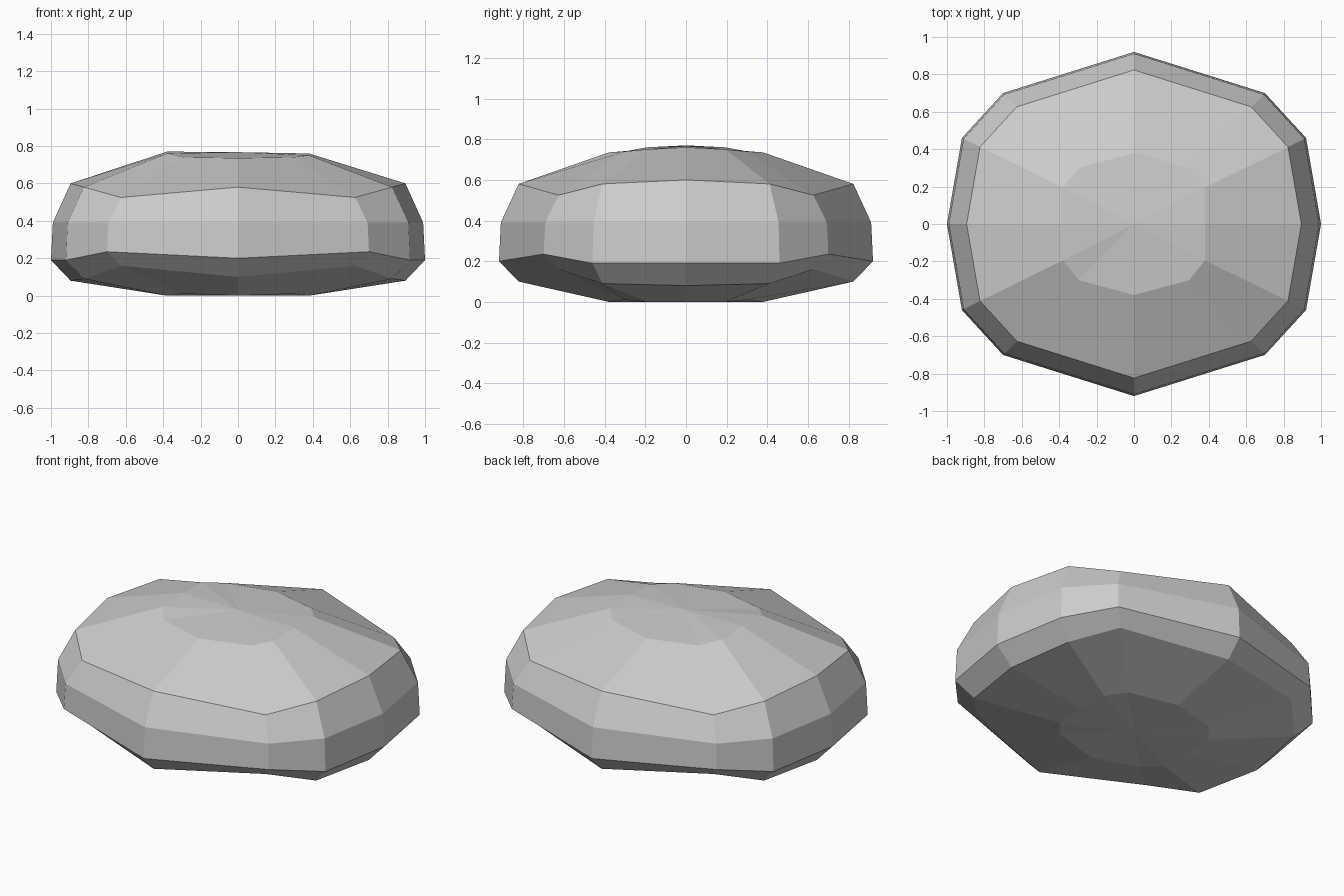
import bpy, bmesh

if "Cube" in bpy.data.objects:
    bpy.data.objects.remove(bpy.data.objects["Cube"])

# Quarter plan outlines: side, shoulder, corner, front
OUTER = [(1.0, 0.0), (0.92, 0.46), (0.70, 0.70), (0.0, 0.92)]
INNER = [(0.38, 0.0), (0.38, 0.195), (0.295, 0.30), (0.0, 0.38)]

# Each ring: plan, scale, heights of the four quarter points
RINGS = [
    (INNER, 1.0, (0.0, 0.0, 0.01, 0.0)),
    (OUTER, 0.895, (0.08, 0.09, 0.16, 0.10)),
    (OUTER, 1.0, (0.19, 0.19, 0.235, 0.20)),
    (OUTER, 0.99, (0.39, 0.39, 0.39, 0.39)),
    (OUTER, 0.895, (0.60, 0.58, 0.525, 0.58)),
    (INNER, 1.0, (0.76, 0.75, 0.74, 0.735)),
]


def full_ring(plan, scale, heights):
    """Mirror a quarter outline into a closed 12-point ring."""
    q = [(x * scale, y * scale, z) for (x, y), z in zip(plan, heights)]
    half = q + [(-x, y, z) for x, y, z in reversed(q[:-1])]
    return half + [(x, -y, z) for x, y, z in reversed(half[1:-1])]


# Faceted stone body
bm = bmesh.new()
rings = [[bm.verts.new(p) for p in full_ring(*r)] for r in RINGS]

# The crown sits slightly higher on the left
for v in rings[-1]:
    if v.co.x < -0.35:
        v.co.z += 0.01

n = len(rings[0])
for low, high in zip(rings, rings[1:]):
    for i in range(n):
        j = (i + 1) % n
        bm.faces.new((low[i], low[j], high[j], high[i]))

# Flat base and crown fans
for ring, z in ((rings[0], 0.0), (rings[-1], 0.767)):
    centre = bm.verts.new((0, 0, z))
    for i in range(n):
        bm.faces.new((ring[i], ring[(i + 1) % n], centre))

bmesh.ops.recalc_face_normals(bm, faces=bm.faces)
mesh = bpy.data.meshes.new("stone")
bm.to_mesh(mesh)
bm.free()
bpy.context.collection.objects.link(bpy.data.objects.new("stone", mesh))
